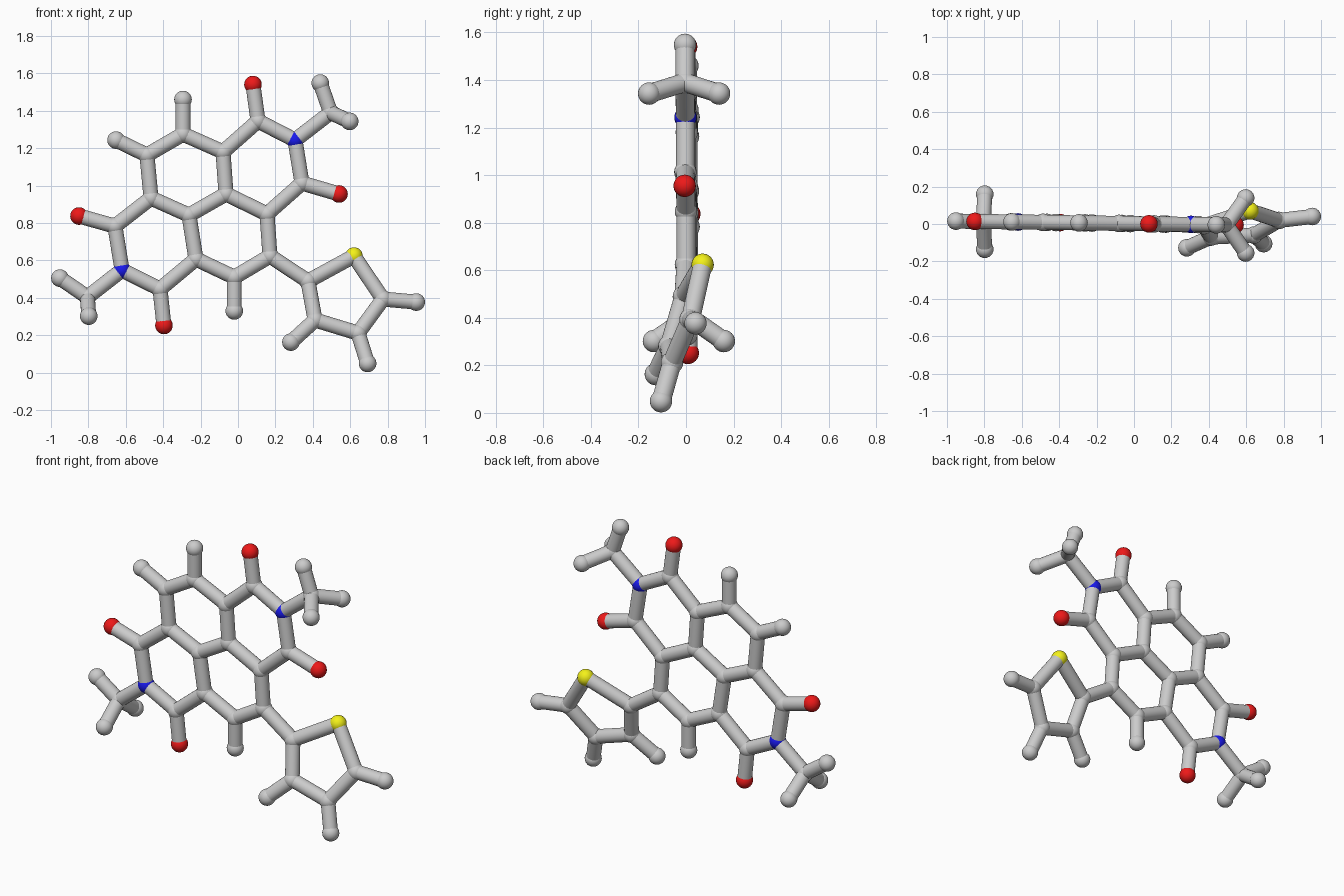
import bpy, bmesh
from itertools import combinations
from mathutils import Vector

if "Cube" in bpy.data.objects:
    bpy.data.objects.remove(bpy.data.objects["Cube"])

BALL_R, ROD_R = 0.047, 0.04


def material(name, rgb):
    m = bpy.data.materials.new(name)
    m.diffuse_color = (*rgb, 1)
    m.use_nodes = True
    m.node_tree.nodes["Principled BSDF"].inputs["Base Color"].default_value = m.diffuse_color
    return m


COLOURS = {"nitrogen": material("blue", (0.01, 0.01, 0.85)),
           "oxygen": material("red", (0.85, 0.01, 0.01)),
           "sulfur": material("yellow", (0.9, 0.88, 0.01))}

# Flat fused-ring core and its side atoms: (x, z)
FLAT = {
    "carbon": [(-.487, 1.163), (-.294, 1.275), (-.08, 1.18), (-.064, .955),
               (-.262, .842), (-.465, .933), (.107, 1.345), (.342, 1.013),
               (.155, .848), (.171, .623), (-.02, .51), (-.225, .607),
               (-.658, .783), (-.417, .447), (.495, 1.39), (-.805, .404)],
    "nitrogen": [(.305, 1.243), (-.62, .548)],
    "oxygen": [(.08, 1.54), (.54, .955), (-.85, .837), (-.396, .252)],
    "hydrogen": [(-.652, 1.243), (-.294, 1.46), (-.02, .33),
                 (.44, 1.548), (-.952, .505)],
}
# Tilted five-sided ring: (x, y, z)
TILTED = {
    "carbon": [(.374, -.009, .489), (.775, .019, .393),
               (.642, -.059, .211), (.412, -.07, .281)],
    "sulfur": [(.62, .07, .623)],
    "hydrogen": [(.953, .04, .377), (.693, -.105, .049), (.283, -.127, .163)],
}

atoms = [(k, Vector((x, .002 - .014 * x, z))) for k, v in FLAT.items() for x, z in v]
atoms += [(k, Vector(p)) for k, v in TILTED.items() for p in v]

# Out-of-plane methyl hydrogens, one pair at each end
for x, y, z in ((.597, -.008, 1.343), (-.798, .012, .302)):
    for side in (-1, 1):
        atoms.append(("hydrogen", Vector((x, y + side * .147, z))))


def finish(name, bm, location, mat=None):
    mesh = bpy.data.meshes.new(name)
    bm.to_mesh(mesh)
    bm.free()
    # Keep the hidden flat rod ends sharp, the rest smooth
    for f in mesh.polygons:
        f.use_smooth = len(f.vertices) <= 4
    if mat:
        mesh.materials.append(mat)
    ob = bpy.data.objects.new(name, mesh)
    ob.location = location
    bpy.context.collection.objects.link(ob)
    return ob


def ball(kind, p):
    bm = bmesh.new()
    bmesh.ops.create_uvsphere(bm, u_segments=24, v_segments=16, radius=BALL_R)
    finish(kind + "_ball", bm, p, COLOURS.get(kind))


def rod(a, b):
    bm = bmesh.new()
    bmesh.ops.create_cone(bm, cap_ends=True, segments=24, radius1=ROD_R,
                          radius2=ROD_R, depth=(b - a).length)
    ob = finish("bond_rod", bm, (a + b) / 2)
    ob.rotation_mode = "QUATERNION"
    ob.rotation_quaternion = (b - a).to_track_quat("Z", "Y")


# Balls at every atom
for kind, p in atoms:
    ball(kind, p)

# Rods between neighbours (sulfur bonds are longer)
for (ka, a), (kb, b) in combinations(atoms, 2):
    if (a - b).length < (0.31 if "sulfur" in (ka, kb) else 0.27):
        rod(a, b)
